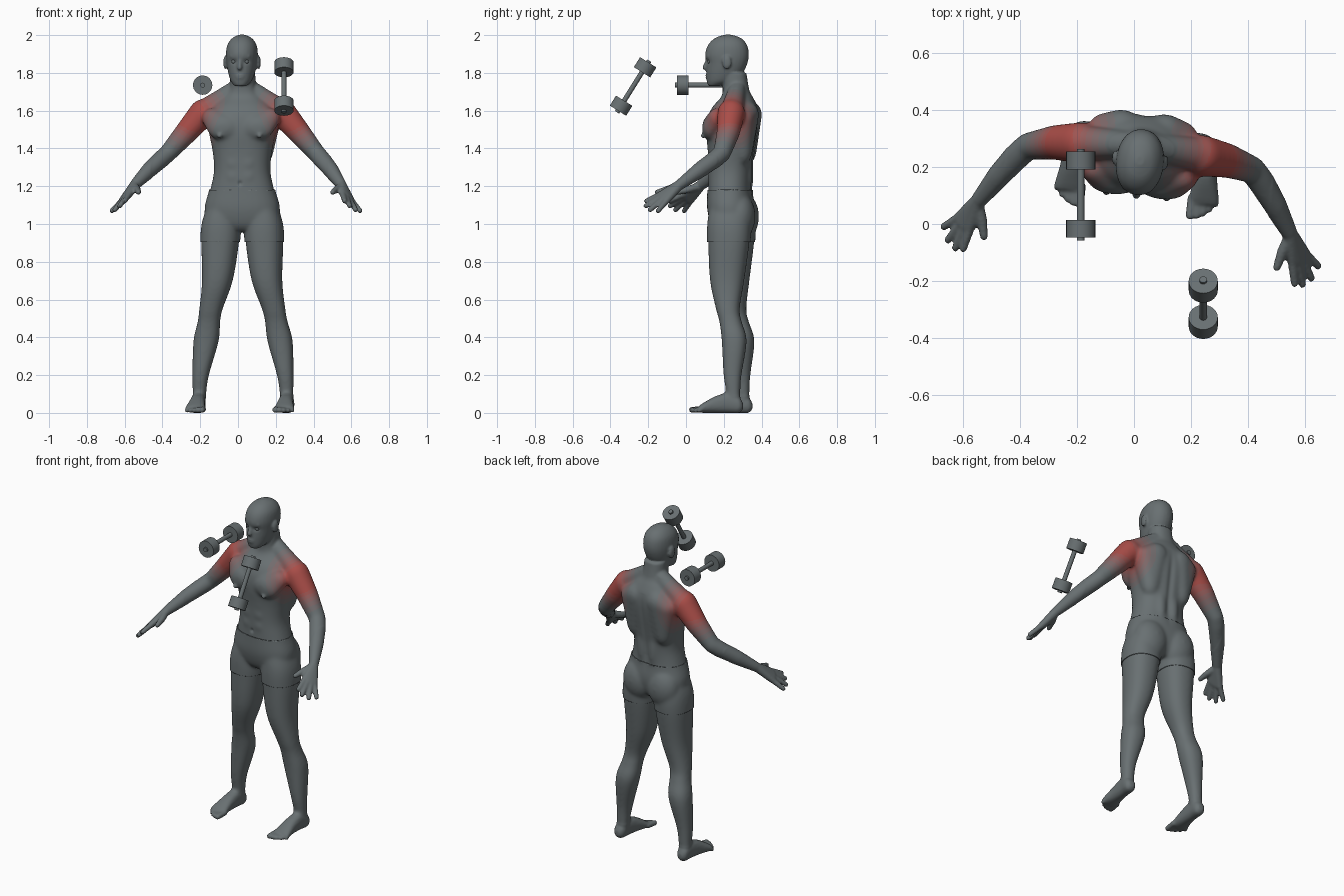
import bpy, bmesh, math
from mathutils import Vector, Matrix

cube = bpy.data.objects.get("Cube")
if cube:
    bpy.data.objects.remove(cube, do_unlink=True)


def material(name, color):
    m = bpy.data.materials.new(name)
    m.use_nodes = True
    m.diffuse_color = (*color, 1)
    m.node_tree.nodes["Principled BSDF"].inputs["Base Color"].default_value = (*color, 1)
    return m


GREY, RED = Vector((.14, .162, .168)), Vector((.4, .075, .065))
grey = material("slate grey", GREY)
tints = [material(name, GREY.lerp(RED, t)) for name, t in
         (("muscle red", 1), ("soft red", .8), ("dull red", .6), ("faded red", .42),
          ("pale red", .26), ("faint red", .12))]
REACH = (.09, .107, .124, .145, .17, .198)

# The body is symmetric, then turned a little about its upright axis
TURN = (Matrix.Translation((.023, .24, 0)) @ Matrix.Rotation(math.radians(-6), 4, 'Z')
        @ Matrix.Translation((0, -.24, 0)))


def add_object(name, mesh, mats):
    ob = bpy.data.objects.new(name, mesh)
    bpy.context.collection.objects.link(ob)
    for m in mats:
        mesh.materials.append(m)
    mesh.shade_smooth()
    return ob


def hull(bm, *balls):
    """Convex skin around balls given as (x, y, z, radius or radii)."""
    verts = []
    for x, y, z, r in balls:
        r = r if isinstance(r, tuple) else (r, r, r)
        for i in range(120):
            h = 1 - (2 * i + 1) / 120
            a, w = i * 2.39996, math.sqrt(1 - h * h)
            verts.append(bm.verts.new((x + r[0] * w * math.cos(a),
                                       y + r[1] * w * math.sin(a), z + r[2] * h)))
    out = bmesh.ops.convex_hull(bm, input=verts)
    loose = {g for g in out["geom_interior"] + out["geom_unused"]
             if isinstance(g, bmesh.types.BMVert)}
    bmesh.ops.delete(bm, geom=list(loose), context='VERTS')


def chain(bm, *balls):
    for a, b in zip(balls, balls[1:]):
        hull(bm, a, b)


def both(build, bm, *balls):
    """Build on the left and mirrored on the right."""
    for s in (1, -1):
        build(bm, *[(s * x, y, z, r) for x, y, z, r in balls])


def loft(bm, stations, axis='z', side=1, power=2.3, sides=28, steps=5):
    """Rounded rings (along, centre, half width, low, high) smoothly joined."""
    st = [Vector(s) for s in stations]
    path = []
    for i in range(len(st) - 1):
        p0, p1, p2, p3 = st[max(i - 1, 0)], st[i], st[i + 1], st[min(i + 2, len(st) - 1)]
        for k in range(steps):
            t = k / steps
            path.append(p1 + (p2 - p0) * (t / 2) + (p0 * 2 - p1 * 5 + p2 * 4 - p3) * (t * t / 2)
                        + (p1 * 3 - p0 - p2 * 3 + p3) * (t ** 3 / 2))
    path.append(st[-1])
    rings = []
    for along, mid, half, lo, hi in path:
        ring = []
        for i in range(sides):
            a = 2 * math.pi * i / sides
            c, s = [math.copysign(abs(f) ** (2 / power), f) for f in (math.cos(a), math.sin(a))]
            u, v = side * (mid + half * c), (lo + hi) / 2 + (hi - lo) / 2 * s
            ring.append(bm.verts.new((u, v, along) if axis == 'z' else (u, along, v)))
        rings.append(ring)
    for a, b in zip(rings, rings[1:]):
        for i in range(sides):
            j = (i + 1) % sides
            bm.faces.new((a[i], a[j], b[j], b[i]))
    bm.faces.new(rings[0])
    bm.faces.new(rings[-1])


def relax(bm, verts, times):
    for _ in range(times):
        bmesh.ops.smooth_vert(bm, verts=verts, factor=.5,
                              use_axis_x=True, use_axis_y=True, use_axis_z=True)


bm = bmesh.new()
# Torso and neck
loft(bm, [(.965, 0, .06, .17, .31), (1, 0, .17, .14, .34), (1.08, 0, .195, .12, .355),
          (1.18, 0, .17, .12, .345), (1.28, 0, .15, .12, .348), (1.38, 0, .157, .117, .362),
          (1.48, 0, .177, .108, .378), (1.56, 0, .19, .115, .385), (1.62, 0, .165, .142, .378),
          (1.67, 0, .11, .185, .355), (1.71, 0, .074, .195, .335), (1.8, 0, .066, .19, .32)])
# Head, nose, lips, ears, brow
loft(bm, [(1.73, 0, .03, .118, .17), (1.755, 0, .054, .11, .25), (1.8, 0, .07, .107, .3),
          (1.85, 0, .08, .108, .325), (1.9, 0, .084, .101, .333), (1.95, 0, .076, .118, .322),
          (1.985, 0, .05, .155, .29), (2.002, 0, .015, .205, .24)], power=2.15)
hull(bm, (0, .112, 1.868, .009), (0, .1, 1.828, .014))
hull(bm, (0, .113, 1.786, (.026, .01, .009)))
hull(bm, (0, .113, 1.774, (.022, .01, .009)))
both(hull, bm, (.09, .225, 1.855, (.009, .025, .036)))
both(hull, bm, (.014, .112, 1.886, .007), (.048, .123, 1.888, .007))
# Trapezius, chest, back, stomach and seat muscles
both(hull, bm, (.04, .275, 1.715, .045), (.19, .265, 1.61, .06))
both(hull, bm, (.088, .14, 1.51, (.09, .046, .07)), (.15, .18, 1.56, (.06, .05, .055)))
both(hull, bm, (.075, .335, 1.58, (.07, .06, .07)), (.1, .31, 1.4, (.06, .055, .09)),
     (.14, .3, 1.56, (.06, .075, .06)))
both(hull, bm, (.04, .32, 1.27, (.035, .035, .14)))
both(hull, bm, (.09, .295, 1.04, (.1, .077, .12)))
for z in (1.25, 1.32, 1.39):
    both(hull, bm, (.035, .135, z, (.038, .018, .038)))
both(hull, bm, (.106, .1, 1.468, (.014, .011, .014)))
# Arms
both(chain, bm, (.212, .262, 1.588, .074), (.3, .255, 1.485, .062), (.395, .232, 1.375, .048),
     (.425, .2, 1.345, .048), (.485, .12, 1.283, .042), (.545, .03, 1.213, .029))
# Palms and fingers
fingers = [((.567, -.07, 1.16), (.585, -.15, 1.122)), ((.585, -.072, 1.145), (.612, -.15, 1.096)),
           ((.6, -.06, 1.133), (.641, -.125, 1.075)), ((.612, -.042, 1.122), (.66, -.08, 1.07))]
both(hull, bm, (.55, .022, 1.207, .027), *[(*k, .018) for k, tip in fingers])
for knuckle, tip in fingers:
    both(hull, bm, (*knuckle, .0165), (*tip, .0135))
both(chain, bm, (.55, .01, 1.2, .021), (.53, -.045, 1.183, .019), (.517, -.1, 1.168, .014))
# Legs and feet
for s in (1, -1):
    loft(bm, [(.03, .235, .034, .24, .315), (.1, .232, .036, .238, .312), (.2, .225, .044, .222, .318),
              (.38, .197, .067, .21, .342), (.48, .18, .06, .196, .315), (.55, .167, .062, .176, .302),
              (.7, .132, .081, .141, .322), (.9, .118, .099, .13, .348), (1, .113, .097, .13, .35),
              (1.08, .1, .085, .14, .34)], side=s)
    loft(bm, [(.327, .236, .016, .02, .05), (.305, .236, .034, 0, .085), (.25, .235, .037, 0, .11),
              (.18, .235, .042, 0, .088), (.12, .237, .051, 0, .055), (.092, .237, .051, .002, .036)],
         axis='y', side=s)
for i in range(5):
    x, r = .195 + .0215 * i, .016 - .0013 * i
    both(hull, bm, (x, .11, .02, r), (x, .05 + .003 * i * i, r, r))

bmesh.ops.recalc_face_normals(bm, faces=bm.faces)
rough = bpy.data.meshes.new("rough_body")
bm.to_mesh(rough)
bm.free()

# Fuse all parts into one skin
helper = add_object("rough_body", rough, [])
fuse = helper.modifiers.new("fuse", 'REMESH')
fuse.mode, fuse.voxel_size = 'VOXEL', .0065
bpy.context.view_layer.update()
skin = bpy.data.meshes.new_from_object(
    helper.evaluated_get(bpy.context.evaluated_depsgraph_get()))
bpy.data.objects.remove(helper, do_unlink=True)
skin.materials.clear()
body = add_object("body", skin, [grey] + tints)

bm = bmesh.new()
bm.from_mesh(skin)
relax(bm, bm.verts, 2)
broad = [v for v in bm.verts if .09 < v.co.z < 1.72 and abs(v.co.x) < .47
         and (v.co - Vector((math.copysign(.106, v.co.x), .09, 1.468))).length > .025]
relax(bm, broad, 16)

# Press in the eye sockets, navel and spine
for v in bm.verts:
    x, y, z = v.co
    if y < .2:
        v.co.y += .009 * math.exp(-((abs(x) - .033) / .017) ** 2 - ((z - 1.86) / .012) ** 2)
        v.co.y += .01 * math.exp(-(x / .009) ** 2 - ((z - 1.215) / .011) ** 2)
    elif y > .28 and z < 1.62:
        v.co.y -= .008 * math.exp(-(x / .018) ** 2 - ((z - 1.38) / .2) ** 4)

# Tint the shoulder muscles in bands of distance
for f in bm.faces:
    c = f.calc_center_median()
    d = (Vector((abs(c.x), c.y, c.z)) - Vector((.255, .25, 1.565))).length
    f.material_index = next((i + 1 for i, r in enumerate(REACH) if d < r), 0)
    f.smooth = True

# Shorts: a cut piece of the skin, lifted off it
cloth = bm.copy()
for co, no in (((0, 0, 1.18), (0, 0, 1)), ((0, 0, .905), (0, 0, -1)),
               ((.4, 0, 0), (1, 0, 0)), ((-.4, 0, 0), (-1, 0, 0))):
    bmesh.ops.bisect_plane(cloth, geom=cloth.verts[:] + cloth.edges[:] + cloth.faces[:],
                           plane_co=co, plane_no=no, clear_outer=True)
cloth.normal_update()
for v in cloth.verts:
    v.co += v.normal * .001
bm.transform(TURN)
cloth.transform(TURN)
bm.to_mesh(skin)
shorts_mesh = bpy.data.meshes.new("shorts")
cloth.to_mesh(shorts_mesh)
bm.free()
cloth.free()
shorts = add_object("shorts", shorts_mesh, [grey])
thick = shorts.modifiers.new("cloth", 'SOLIDIFY')
thick.thickness, thick.offset = .005, 1

# Eyeballs
for name, x in (("left_eye", .033), ("right_eye", -.033)):
    bpy.ops.mesh.primitive_uv_sphere_add(segments=20, ring_count=12, radius=.013,
                                         location=TURN @ Vector((x, .13, 1.86)))
    eye = bpy.context.object
    eye.name = name
    eye.data.materials.append(grey)
    eye.data.shade_smooth()


# Dumbbells
def dumbbell(name, centre, direction):
    direction = Vector(direction).normalized()
    for part, offset, radius, depth in (("bar", 0, .013, .322), ("weight_a", .12, .051, .062),
                                        ("weight_b", -.12, .051, .062)):
        bpy.ops.mesh.primitive_cylinder_add(vertices=32, radius=radius, depth=depth,
                                            location=Vector(centre) + direction * offset)
        ob = bpy.context.object
        ob.name = name + "_" + part
        ob.rotation_euler = direction.to_track_quat('Z', 'Y').to_euler()
        ob.data.materials.append(grey)
        bpy.ops.object.shade_smooth_by_angle()


dumbbell("right_dumbbell", (-.187, .103, 1.735), (0, 1, 0))
dumbbell("left_dumbbell", (.243, -.28, 1.728), (0, .127, .203))
